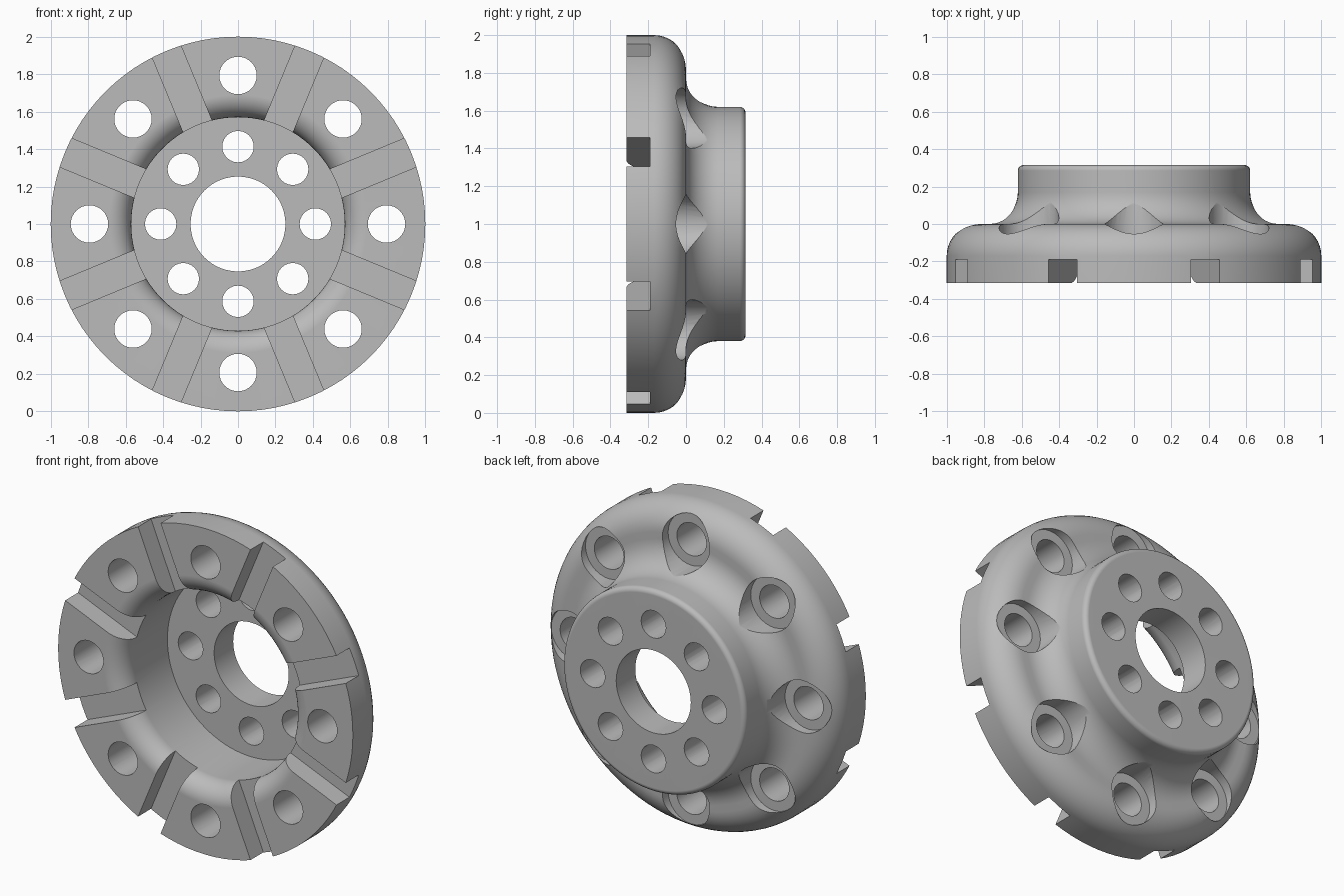
import bpy, bmesh
from math import sin, cos, pi, radians
from mathutils import Matrix, Vector

cube = bpy.data.objects.get("Cube")
if cube:
    bpy.data.objects.remove(cube, do_unlink=True)

FRONT, BACK = -0.315, 0.315
CENTRE = Vector((0, 0, 1))

steel = bpy.data.materials.new("grey_steel")
steel.use_nodes = True
grey = (0.5, 0.5, 0.5, 1)
steel.diffuse_color = grey
steel.node_tree.nodes["Principled BSDF"].inputs["Base Color"].default_value = grey


def arc(r, y, radius, start, end, steps=10):
    """Profile points (radius from axis, y) along a circular arc."""
    angles = [radians(start + (end - start) * i / steps) for i in range(steps + 1)]
    return [(r + radius * cos(a), y + radius * sin(a)) for a in angles]


def lathe(bm, profile, centre, sides):
    """Revolve a closed profile around an axis parallel to y."""
    rings = []
    for i in range(sides):
        a = 2 * pi * i / sides
        rings.append([bm.verts.new(centre + Vector((r * cos(a), y, r * sin(a))))
                      for r, y in profile])
    n = len(profile)
    for i in range(sides):
        p, q = rings[i], rings[(i + 1) % sides]
        for j in range(n):
            k = (j + 1) % n
            bm.faces.new((p[j], p[k], q[k], q[j]))


def stepped_pin(bm, centre, steps, sides):
    """Solid pin of stacked (radius, y) rings, capped at both ends."""
    rings = [[bm.verts.new(centre + Vector((r * cos(2 * pi * i / sides), y,
                                            r * sin(2 * pi * i / sides))))
              for i in range(sides)] for r, y in steps]
    for p, q in zip(rings, rings[1:]):
        for i in range(sides):
            k = (i + 1) % sides
            bm.faces.new((p[i], p[k], q[k], q[i]))
    bm.faces.new(rings[0])
    bm.faces.new(rings[-1])


def make_object(name, bm):
    bmesh.ops.recalc_face_normals(bm, faces=bm.faces)
    mesh = bpy.data.meshes.new(name)
    bm.to_mesh(mesh)
    bm.free()
    mesh.materials.append(steel)
    obj = bpy.data.objects.new(name, mesh)
    bpy.context.collection.objects.link(obj)
    return obj


# Flange body: rim, rounded shoulder, fillet, hub, bore, recess
profile = [(1, FRONT)]
profile += arc(0.83, -0.17, 0.17, 0, 90)
profile += arc(0.79, 0.17, 0.17, 270, 180)
profile += arc(0.59, BACK - 0.03, 0.03, 0, 90, 5)
profile += [(0.253, BACK), (0.253, 0.13), (0.57, 0.13)]
profile += arc(0.69, FRONT + 0.12, 0.12, 180, 270)
bm = bmesh.new()
lathe(bm, profile, CENTRE, 96)
flange = make_object("flange_body", bm)

# Cutter: counterbored outer holes, hub holes and radial face slots
bm = bmesh.new()
for i in range(8):
    a = i * pi / 4
    out = Vector((cos(a), 0, sin(a)))
    stepped_pin(bm, CENTRE + out * 0.793,
                [(0.1, -0.5), (0.1, -0.055), (0.16, -0.055), (0.16, 0.5)], 32)
    stepped_pin(bm, CENTRE + out * 0.413, [(0.084, 0), (0.084, 0.5)], 24)
    slot = (Matrix.Translation(CENTRE) @ Matrix.Rotation(a + pi / 8, 4, 'Y')
            @ Matrix.Translation((0.8, -0.345, 0))
            @ Matrix.Diagonal((0.7, 0.31, 0.165, 1)))
    bmesh.ops.create_cube(bm, size=1, matrix=slot)
cutter = make_object("hole_and_slot_cutter", bm)
cutter.hide_render = True
cutter.hide_viewport = True

# Cut, then shade smoothly with crisp machined edges
cut = flange.modifiers.new("holes_and_slots", 'BOOLEAN')
cut.object = cutter
cut.operation = 'DIFFERENCE'
cut.solver = 'EXACT'
bpy.context.view_layer.objects.active = flange
flange.select_set(True)
bpy.ops.object.modifier_apply(modifier=cut.name)
bpy.data.objects.remove(cutter, do_unlink=True)
bpy.ops.object.shade_smooth_by_angle(angle=radians(30))
weighted = flange.modifiers.new("weighted_normals", 'WEIGHTED_NORMAL')
weighted.keep_sharp = True
